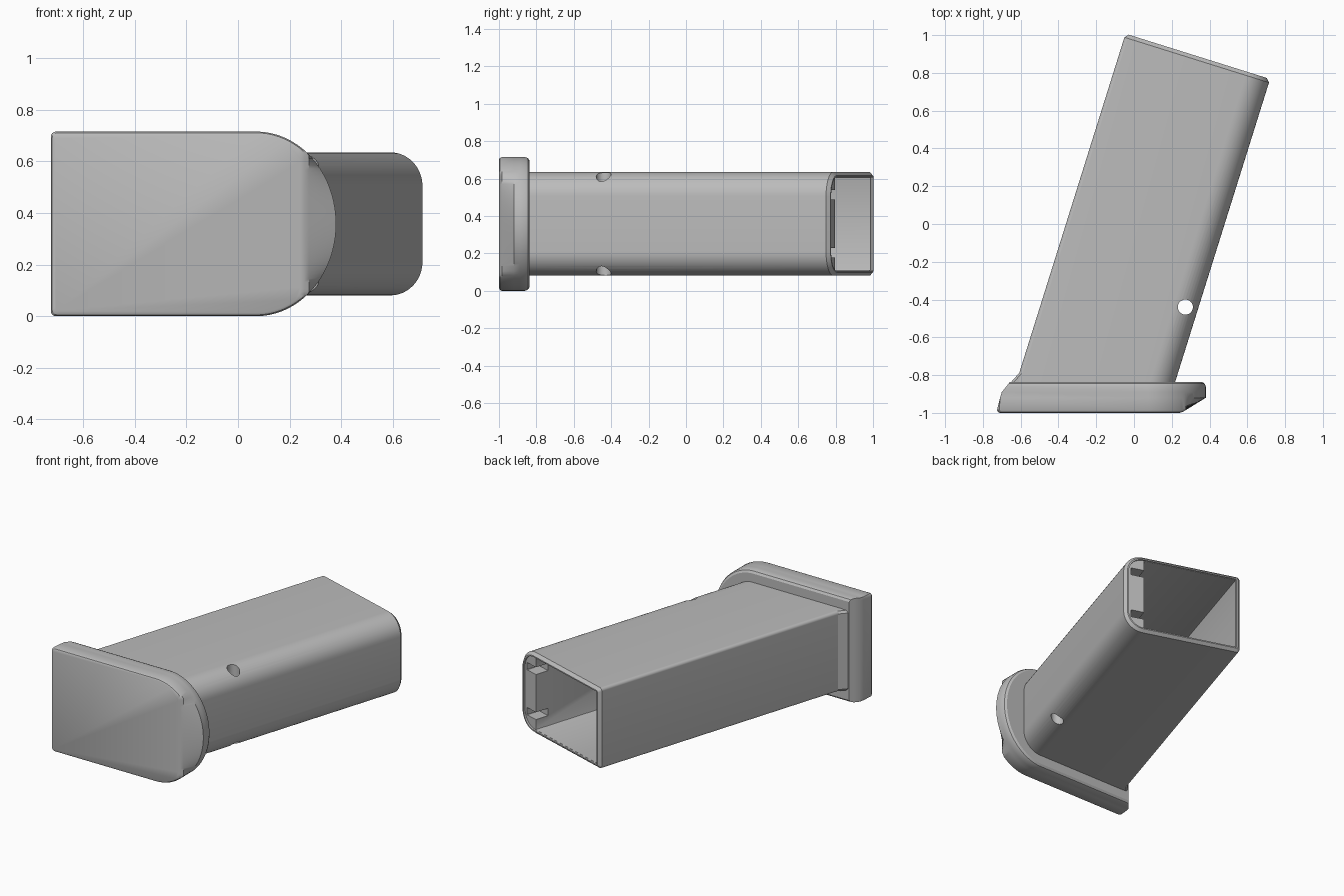
import bpy, bmesh, math
from mathutils import Vector

cube = bpy.data.objects.get("Cube")
if cube:
    bpy.data.objects.remove(cube, do_unlink=True)

grey = bpy.data.materials.new("plain_grey")
grey.use_nodes = True
grey.diffuse_color = (0.5, 0.5, 0.5, 1)
grey.node_tree.nodes["Principled BSDF"].inputs["Base Color"].default_value = (0.5, 0.5, 0.5, 1)

# Slanted frame of the tube: "along" runs up the tube, "across" over its width
TILT = math.radians(17.4)
ALONG = Vector((math.sin(TILT), math.cos(TILT), 0))
ACROSS = Vector((math.cos(TILT), -math.sin(TILT), 0))
MID = 0.3575


def loft(name, rings):
    """Skin a list of equal-length point rings and cap both ends."""
    bm = bmesh.new()
    loops = [[bm.verts.new(p) for p in ring] for ring in rings]
    n = len(loops[0])
    for a, b in zip(loops, loops[1:]):
        for i in range(n):
            j = (i + 1) % n
            bm.faces.new((a[i], a[j], b[j], b[i]))
    bm.faces.new(loops[0])
    bm.faces.new(loops[-1])
    bmesh.ops.remove_doubles(bm, verts=bm.verts, dist=1e-5)
    bmesh.ops.recalc_face_normals(bm, faces=bm.faces)
    mesh = bpy.data.meshes.new(name)
    bm.to_mesh(mesh)
    bm.free()
    mesh.materials.append(grey)
    obj = bpy.data.objects.new(name, mesh)
    bpy.context.collection.objects.link(obj)
    return obj


def section(left, right, half, r_left, r_right, steps=12):
    """Rounded rectangle as (across, height) pairs."""
    pts = []
    corners = ((right, -1, r_right, -90), (right, 1, r_right, 0),
               (left, 1, r_left, 90), (left, -1, r_left, 180))
    for x, side, r, start in corners:
        cx = x - r if x == right else x + r
        for i in range(steps + 1):
            t = math.radians(start + 90 * i / steps)
            pts.append((cx + r * math.cos(t), side * (half - r) + r * math.sin(t)))
    return pts


def tube_ring(pts, u=None, y=None):
    """Place a section at distance u up the tube, or cut it level at depth y."""
    ring = []
    for v, z in pts:
        d = u if y is None else (y - ACROSS.y * v) / ALONG.y
        ring.append(ACROSS * v + ALONG * d + Vector((0, 0, MID + z)))
    return ring


def carve(target, cutter):
    mod = target.modifiers.new("cut", 'BOOLEAN')
    mod.operation = 'DIFFERENCE'
    mod.solver = 'EXACT'
    mod.object = cutter
    bpy.context.view_layer.objects.active = target
    bpy.ops.object.modifier_apply(modifier=mod.name)
    bpy.data.objects.remove(cutter, do_unlink=True)


def smooth(obj):
    bpy.ops.object.select_all(action='DESELECT')
    obj.select_set(True)
    bpy.context.view_layer.objects.active = obj
    bpy.ops.object.shade_smooth_by_angle(angle=math.radians(30))


# Tube with a chamfered open end
outer = section(-0.344, 0.458, 0.277, 0.02, 0.13)
rim = section(-0.326, 0.44, 0.259, 0.012, 0.112)
tube = loft("tube", [tube_ring(outer, y=-0.9), tube_ring(outer, u=0.928),
                     tube_ring(rim, u=0.948)])

# Main cavity, shallow mouth recess and two guide slots
cavity = section(-0.316, 0.32, 0.25, 0.006, 0.006, 2)
carve(tube, loft("cavity_cutter", [tube_ring(cavity, y=-0.86), tube_ring(cavity, u=1.1)]))
mouth = section(-0.317, 0.43, 0.251, 0.006, 0.104)
carve(tube, loft("mouth_cutter", [tube_ring(mouth, u=0.936), tube_ring(mouth, u=1.1)]))
for side in (-1, 1):
    slot = [(v, side * 0.155 + z) for v, z in section(0.3, 0.41, 0.025, 0.002, 0.002, 1)]
    carve(tube, loft("slot_cutter", [tube_ring(slot, u=0.84), tube_ring(slot, u=1.1)]))

# Round pin hole from top to bottom
circle = [(0.272 + 0.04 * math.cos(i * math.tau / 32),
           -0.44 + 0.04 * math.sin(i * math.tau / 32)) for i in range(32)]
carve(tube, loft("hole_cutter", [[(x, y, z) for x, y in circle] for z in (-0.2, 1)]))
smooth(tube)

# Sloped wedge joining the tube to the base plate
wedge = [(-0.68, -0.87), (-0.605, -0.785), (-0.5, -0.87)]
levels = ((0.082, 0.015), (0.097, 0), (0.618, 0), (0.633, 0.015))
loft("heel_wedge", [[(x + inset, y, z) for x, y in wedge] for z, inset in levels])


def plate_ring(y, left, right, inset):
    """D-shaped outline, trimmed to the sloping ends of the plate."""
    half = MID - inset
    back = -0.725 + inset
    pts = []
    for i in range(65):
        t = math.radians(-90 + 180 * i / 64)
        pts.append((0.07 + (0.31 - inset) * math.cos(t), half * math.sin(t)))
    for side, start in ((1, 90), (-1, 180)):
        for i in range(5):
            t = math.radians(start + 90 * i / 4)
            pts.append((back + 0.02 + 0.02 * math.cos(t),
                        side * (half - 0.02) + 0.02 * math.sin(t)))
    return [(min(max(x, left), right), y, MID + z) for x, z in pts]


# Base plate with rounded rims, sloped toe and heel
plate = loft("base_plate", [plate_ring(*level) for level in (
    (-1.0, -0.72, 0.24, 0.014),
    (-0.995, -0.723, 0.257, 0.005),
    (-0.985, -0.725, 0.275, 0),
    (-0.92, -0.709, 0.38, 0),
    (-0.89, -0.70, 0.38, 0),
    (-0.86, -0.676, 0.38, 0),
    (-0.845, -0.664, 0.38, 0.006),
    (-0.836, -0.657, 0.38, 0.02))])
smooth(plate)
